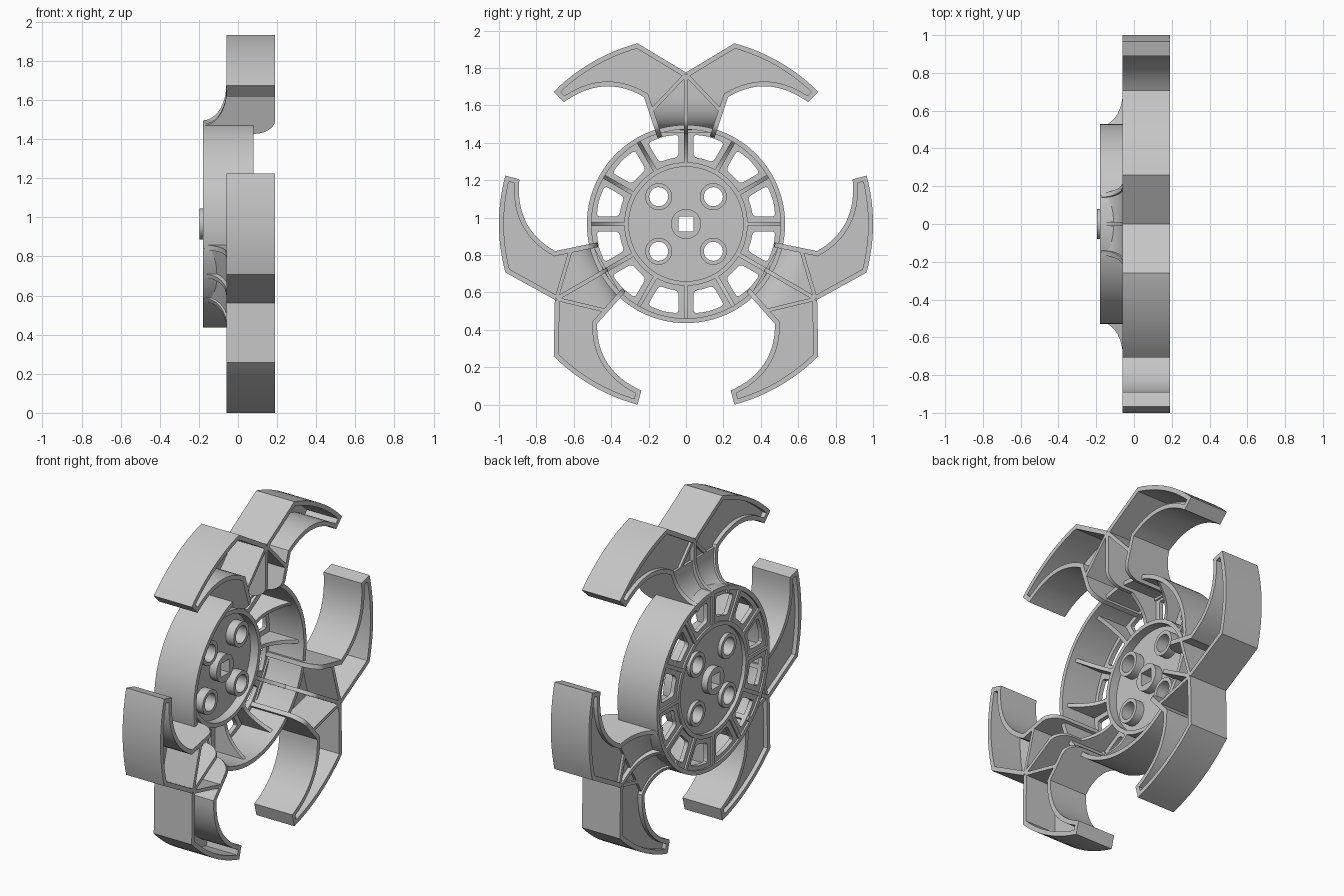
import bpy, bmesh, math
from mathutils import Matrix, Vector

if "Cube" in bpy.data.objects:
    bpy.data.objects.remove(bpy.data.objects["Cube"])

CZ = 0.966                      # height of the wheel axle (axle runs along x)
UP = Matrix.Translation((0, 0, CZ))
grey = bpy.data.materials.new("light_grey")
grey.diffuse_color = (0.56, 0.56, 0.56, 1)
grey.use_nodes = True
grey.node_tree.nodes["Principled BSDF"].inputs["Base Color"].default_value = grey.diffuse_color


def polar(r, deg):
    """Angle measured from straight up, towards +y."""
    return (r * math.sin(math.radians(deg)), r * math.cos(math.radians(deg)))


def circle(r, n=64, c=(0, 0)):
    return [(c[0] + p[0], c[1] + p[1]) for p in (polar(r, 360 * i / n) for i in range(n))]


def spin(count, mirror=False):
    mats = []
    for k in range(count):
        m = UP @ Matrix.Rotation(2 * math.pi * k / count, 4, 'X')
        mats.append(m)
        if mirror:
            mats.append(m @ Matrix.Diagonal((1, -1, 1, 1)))
    return mats


def finish(name, bm):
    bmesh.ops.recalc_face_normals(bm, faces=bm.faces)
    me = bpy.data.meshes.new(name)
    bm.to_mesh(me)
    bm.free()
    me.materials.append(grey)
    ob = bpy.data.objects.new(name, me)
    bpy.context.collection.objects.link(ob)
    return ob


def prism(name, polys, x0, x1, mats=(UP,)):
    """Flat polygons in y/z, extruded along x."""
    bm = bmesh.new()
    for m in mats:
        for pts in polys:
            lo = [bm.verts.new(m @ Vector((x0, *p))) for p in pts]
            hi = [bm.verts.new(m @ Vector((x1, *p))) for p in pts]
            bm.faces.new(lo)
            bm.faces.new(hi)
            for i in range(len(pts)):
                j = (i + 1) % len(pts)
                bm.faces.new((lo[i], lo[j], hi[j], hi[i]))
    return finish(name, bm)


def ribbon(name, path, left, right, low, high, mats=(UP,), closed=False):
    """Wall along a y/z path; left/right are widths, low/high give x from the radius."""
    n = len(path)
    pts = [Vector(p) for p in path]
    rows = []
    for i, p in enumerate(pts):
        dirs = []
        if i > 0 or closed:
            dirs.append((p - pts[i - 1]).normalized())
        if i < n - 1 or closed:
            dirs.append((pts[(i + 1) % n] - p).normalized())
        norms = [Vector((d.y, -d.x)) for d in dirs]
        nm = sum(norms, Vector((0, 0))).normalized()
        nm /= max(0.4, nm.dot(norms[0]))
        wl = left(p) if callable(left) else left
        wr = right(p) if callable(right) else right
        a, b = p - nm * wl, p + nm * wr
        rows.append([(low(a.length), *a), (low(b.length), *b),
                     (high(b.length), *b), (high(a.length), *a)])
    bm = bmesh.new()
    for m in mats:
        vs = [[bm.verts.new(m @ Vector(v)) for v in row] for row in rows]
        for i in range(n if closed else n - 1):
            r, s = vs[i], vs[(i + 1) % n]
            for k in range(4):
                q = (k + 1) % 4
                bm.faces.new((r[k], r[q], s[q], s[k]))
        if not closed:
            bm.faces.new(vs[0])
            bm.faces.new(vs[-1])
    return finish(name, bm)


def const(v):
    return lambda r: v


def rounded(pts, rad):
    out = []
    for i, p in enumerate(pts):
        p, a, b = Vector(p), Vector(pts[i - 1]), Vector(pts[(i + 1) % len(pts)])
        s, e = p + (a - p).normalized() * rad, p + (b - p).normalized() * rad
        out += [tuple(s * (1 - t) ** 2 + p * 2 * t * (1 - t) + e * t * t)
                for t in (0, 0.25, 0.5, 0.75, 1)]
    return out


# Side profile of the arms: flared on the -x side, rounded on the +x side
def low(r):
    u = min(1, max(0, (0.71 - r) / 0.18))
    return -0.18 + 0.12 * math.sqrt(1 - u * u)


def high(r):
    u = min(1, max(0, (0.56 - r) / 0.075))
    return 0.08 + 0.11 * math.sqrt(1 - u * u)


flare = [0.71 - 0.18 * math.cos(math.radians(a)) for a in range(0, 91, 10)]
round_ = [0.56 - 0.075 * math.cos(math.radians(a)) for a in range(0, 91, 15)]
radii = sorted(set(round(r, 3) for r in flare + round_), reverse=True)

# Claw outline: outer arc, tip, inner arc, arm down to the rim
ARM = 18.3
corner, tip = polar(0.715, ARM), (0.652, 0.652)
outer = [polar(1.0, 15 + 30 * i / 12) for i in range(13)]
inner = []
for i in range(17):
    t = i / 16
    inner.append((tip[0] + (corner[0] - tip[0]) * t,
                  tip[1] + (corner[1] - tip[1]) * t + 0.07 * 4 * t * (1 - t)))
outline = [(0, 0.81)] + outer + inner
arm = [polar(r, ARM) for r in radii]
claws, pairs = spin(3, True), spin(3)
ribbon("claw_walls", outline + arm, 0, 0.026, low, high, claws)
prism("claw_webs", [outline + [(0, corner[1])]], -0.035, -0.015, claws)

# Curved floor that joins each claw pair to the rim
c, t = math.cos(math.radians(ARM)), math.tan(math.radians(ARM - 0.6))
ramp = [(0, r * c) for r in [0.515] + flare + [0.716]]
ribbon("arm_floors", ramp, lambda p: p[1] * t, lambda p: p[1] * t,
       lambda r: low(r) + 0.01, lambda r: low(r) + 0.045, pairs)

# Stiffening ribs of each claw pair
mid = [(0, r) for r in [0.8] + radii]
ribbon("centre_ribs", mid, 0.011, 0.011, low, high, pairs)
ribbon("diagonal_ribs", [(0.005, 0.795), polar(0.63, ARM - 0.8)], 0.01, 0.01,
       lambda r: max(low(r), -0.05), high, claws)

# Rim, hub ring and the twelve spokes
ribbon("rim", circle(0.5175, 96), 0.0125, 0.0125, const(-0.18), const(0.08), closed=True)
ribbon("hub_ring", circle(0.318, 72), 0.012, 0.012, const(-0.18), const(-0.08), closed=True)
ribbon("spokes", [(0, 0.32 + 0.19 * i / 10) for i in range(11)], 0.011, 0.011, const(-0.18),
       lambda r: -0.08 + 0.13 * max(0, (r - 0.32) / 0.19) ** 2, spin(12))

# Hub disc, windowed plate and bosses
plate = ribbon("window_plate", circle(0.415, 72), 0.095, 0.095,
               const(-0.17), const(-0.145), closed=True)
disc = prism("hub_disc", [circle(0.312, 72)], -0.158, -0.132)
boss = prism("centre_boss", [circle(0.08, 40)], -0.197, -0.085)
bolts = [(sy * 0.146, sz * 0.146) for sy in (-1, 1) for sz in (-1, 1)]
for i, b in enumerate(bolts):
    ring = ribbon("bolt_boss_%d" % (i + 1), circle(0.0615, 36), 0.0105, 0.0105,
                  const(-0.18), const(-0.08), closed=True)
    ring.data.transform(Matrix.Translation((0, b[0], b[1])))

# Cutters for the bolt holes, square axle hole and windows
holes = [circle(0.052, 36, b) for b in bolts]
holes.append([(-0.04, -0.04), (0.04, -0.04), (0.04, 0.04), (-0.04, 0.04)])
for k in range(12):
    a = 15 + 30 * k
    holes.append(rounded([polar(0.36, a - 8.6), polar(0.48, a - 10.2), polar(0.483, a),
                          polar(0.48, a + 10.2), polar(0.36, a + 8.6), polar(0.36, a)], 0.022))
cutter = prism("hole_cutter", holes, -0.3, 0.1)
cutter.hide_render = True
for ob in (plate, disc, boss):
    mod = ob.modifiers.new("holes", 'BOOLEAN')
    mod.operation, mod.object, mod.solver = 'DIFFERENCE', cutter, 'EXACT'
    bpy.context.view_layer.objects.active = ob
    bpy.ops.object.modifier_apply(modifier=mod.name)
bpy.data.objects.remove(cutter)

# Smooth the curves, keep the edges crisp
for ob in bpy.context.collection.objects:
    ob.select_set(True)
    bpy.context.view_layer.objects.active = ob
bpy.ops.object.shade_smooth_by_angle(angle=math.radians(30))
